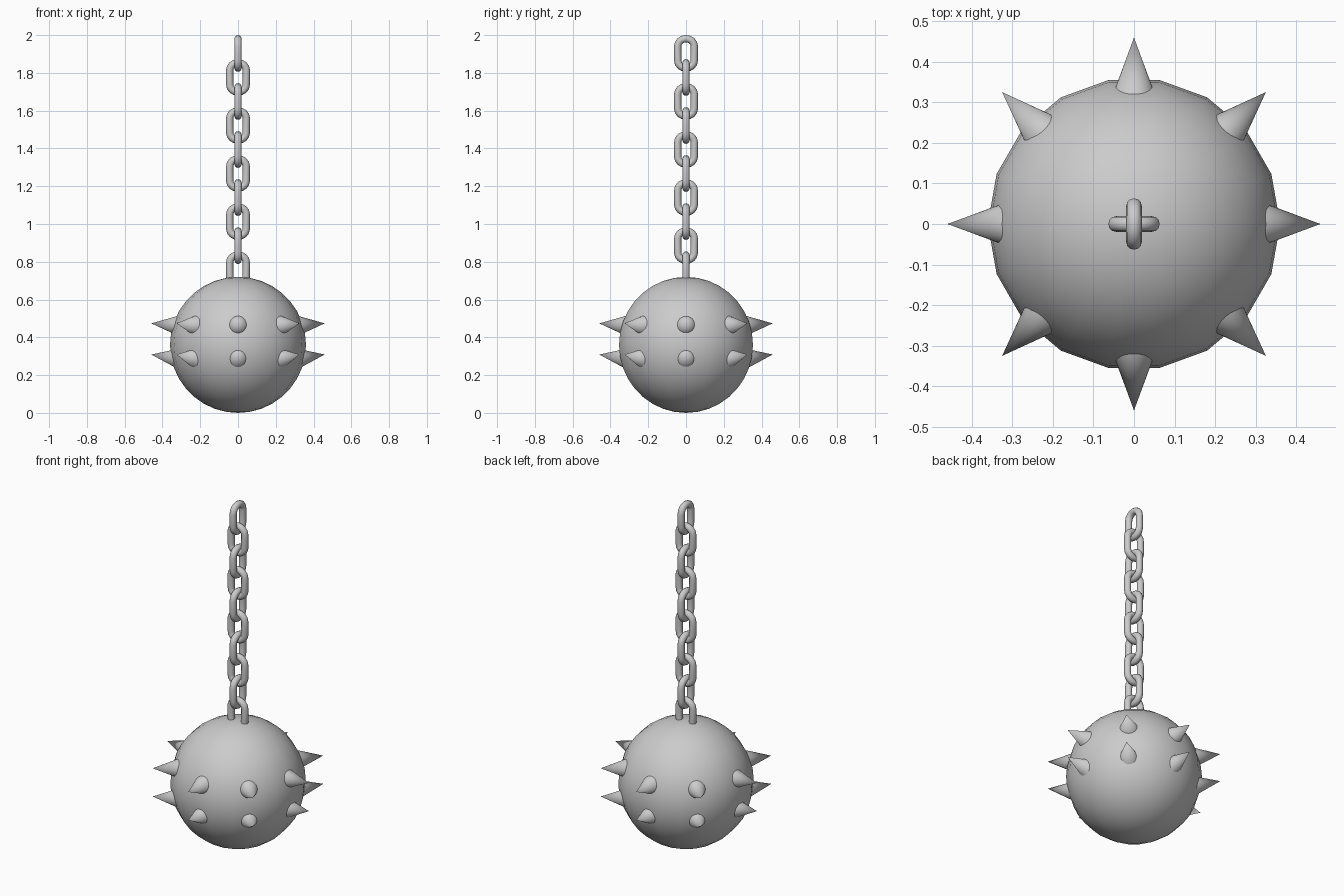
import bpy, bmesh
from math import pi, sin, cos
from mathutils import Vector, Matrix

if "Cube" in bpy.data.objects:
    bpy.data.objects.remove(bpy.data.objects["Cube"])


def finish(bm, name, smooth=True):
    bmesh.ops.recalc_face_normals(bm, faces=bm.faces)
    for f in bm.faces:
        f.smooth = smooth and len(f.verts) <= 4
    me = bpy.data.meshes.new(name)
    bm.to_mesh(me)
    bm.free()
    ob = bpy.data.objects.new(name, me)
    bpy.context.collection.objects.link(ob)
    return ob


# Ball: 18 sides, vertices lying on the y axis
bm = bmesh.new()
bmesh.ops.create_uvsphere(bm, u_segments=18, v_segments=18, radius=0.36,
                          matrix=Matrix.Translation((0, 0, 0.36)) @ Matrix.Rotation(pi / 2, 4, 'Z'))
finish(bm, "ball")


# Spikes: two rows of eight, tilted slightly upward
def spike(name, angle, z_base, z_tip):
    d = Vector((cos(angle), sin(angle), 0))
    a = d * 0.30 + Vector((0, 0, z_base))
    b = d * 0.459 + Vector((0, 0, z_tip))
    rot = (b - a).to_track_quat('Z', 'Y').to_matrix().to_4x4()
    bm = bmesh.new()
    bmesh.ops.create_cone(bm, cap_ends=True, segments=24, radius1=0.059, radius2=0,
                          depth=(b - a).length,
                          matrix=Matrix.Translation((a + b) / 2) @ rot)
    finish(bm, name)


for i in range(8):
    spike(f"upper_spike_{i}", i * pi / 4, 0.461, 0.474)
    spike(f"lower_spike_{i}", i * pi / 4, 0.286, 0.309)


# Chain links: round tube swept along a rounded oblong loop
def link(name, z_top, axis, r=0.0192, w=0.044, cap=0.039, half=0.097, sides=12, steps=8):
    straight = half - r - cap
    path = []
    for s in (1, -1):
        for k in range(steps + 1):
            t = pi * k / steps
            path.append(Vector((s * w * cos(t), 0, s * (straight + cap * sin(t)))))
    bm = bmesh.new()
    rings = []
    n = len(path)
    side = Vector((0, 1, 0))
    for i, p in enumerate(path):
        tangent = (path[(i + 1) % n] - path[i - 1]).normalized()
        out = tangent.cross(side)
        rings.append([bm.verts.new(p + r * (cos(2 * pi * j / sides) * out + sin(2 * pi * j / sides) * side))
                      for j in range(sides)])
    for i in range(n):
        a, b = rings[i], rings[(i + 1) % n]
        for j in range(sides):
            k = (j + 1) % sides
            bm.faces.new((a[j], a[k], b[k], b[j]))
    turn = Matrix.Rotation(pi / 2 if axis == 'Y' else 0, 4, 'Z')
    bm.transform(Matrix.Translation((0, 0, z_top - half)) @ turn)
    finish(bm, name)


for i in range(10):
    link(f"chain_link_{i}", 2.0 - 0.1272 * i, 'Y' if i % 2 == 0 else 'X')
